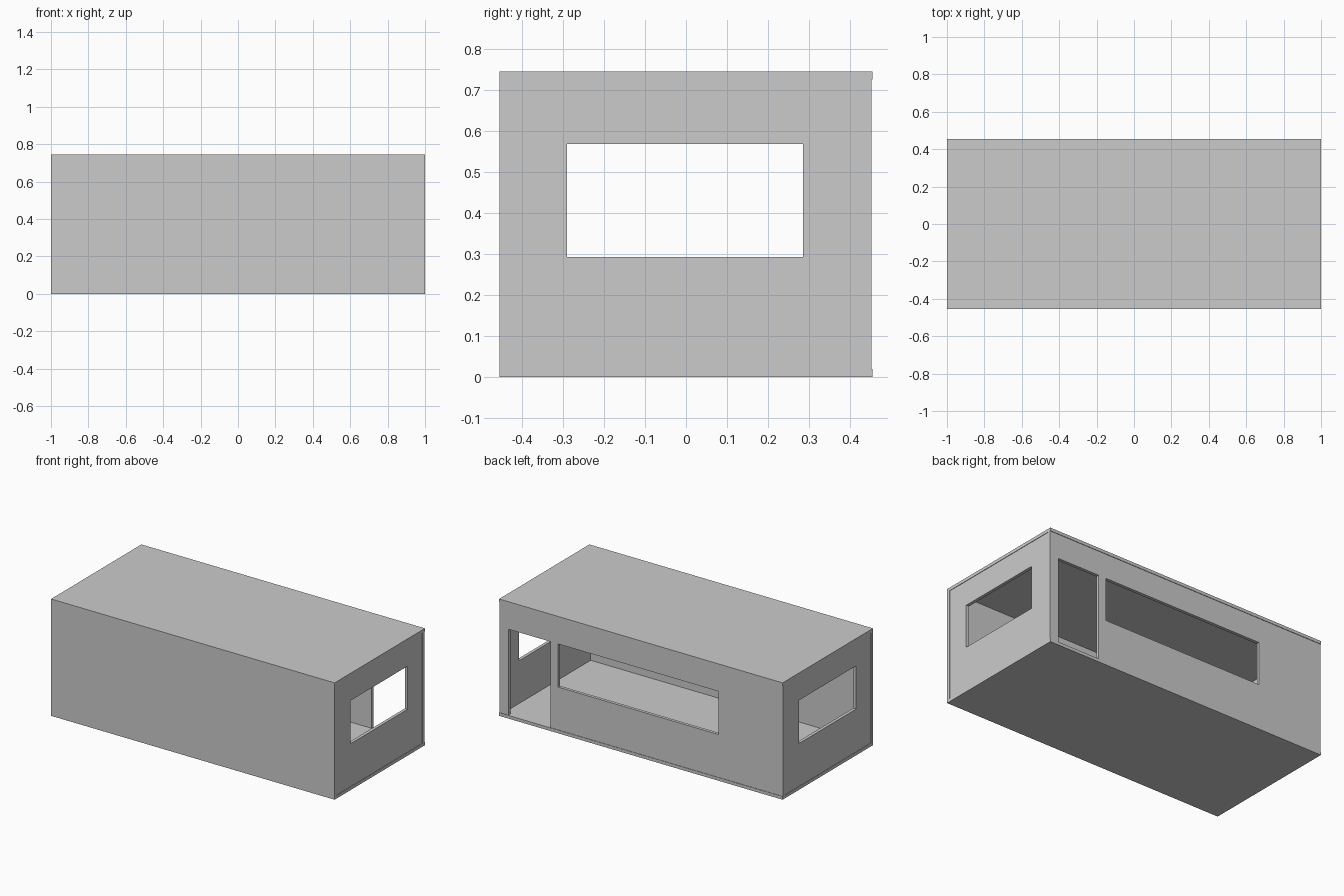
import bpy
import bmesh

cube = bpy.data.objects.get("Cube")
if cube:
    bpy.data.objects.remove(cube, do_unlink=True)

# Overall shell sizes
X, Y, H = 1.0, 0.455, 0.745
T = 0.02            # panel thickness
LIP = 0.003         # walls sit just inside the floor and roof edges
SILL, HEAD = 0.293, 0.568

grey = bpy.data.materials.new("plain_grey")
grey.use_nodes = True
grey.diffuse_color = (0.6, 0.6, 0.6, 1)
grey.node_tree.nodes["Principled BSDF"].inputs["Base Color"].default_value = (0.6, 0.6, 0.6, 1)


def finish(name, bm):
    mesh = bpy.data.meshes.new(name)
    bmesh.ops.recalc_face_normals(bm, faces=bm.faces[:])
    bm.to_mesh(mesh)
    bm.free()
    mesh.materials.append(grey)
    obj = bpy.data.objects.new(name, mesh)
    bpy.context.collection.objects.link(obj)
    return obj


def wall(name, u_range, z_range, openings, place):
    """Panel on a grid of cells, leaving out the openings, then thickened.
    place(u, z, depth) gives the 3D point."""
    us = sorted({*u_range, *(u for o in openings for u in o[:2])})
    zs = sorted({*z_range, *(z for o in openings for z in o[2:])})
    bm = bmesh.new()
    grid = {(u, z): bm.verts.new(place(u, z, 0)) for u in us for z in zs}
    for u0, u1 in zip(us, us[1:]):
        for z0, z1 in zip(zs, zs[1:]):
            u, z = (u0 + u1) / 2, (z0 + z1) / 2
            if any(a < u < b and c < z < d for a, b, c, d in openings):
                continue
            bm.faces.new([grid[p] for p in ((u0, z0), (u1, z0), (u1, z1), (u0, z1))])
    # Thicken inwards
    outer = bm.faces[:]
    result = bmesh.ops.extrude_face_region(bm, geom=outer, use_keep_orig=True)
    moved = [v for v in result["geom"] if isinstance(v, bmesh.types.BMVert)]
    shift = place(0, 0, T)
    start = place(0, 0, 0)
    bmesh.ops.translate(bm, verts=moved, vec=[a - b for a, b in zip(shift, start)])
    bmesh.ops.dissolve_limit(bm, angle_limit=0.01, verts=bm.verts[:], edges=bm.edges[:])
    return finish(name, bm)


# Floor, roof and solid front wall
wall("floor", (-X, X), (-Y, Y), [], lambda u, v, d: (u, v, d))
wall("roof", (-X, X), (-Y, Y), [], lambda u, v, d: (u, v, H - d))
wall("front_wall", (-X, X), (T, H - T), [], lambda u, z, d: (u, -Y + d, z))

# Back wall with doorway and long window
wall("back_wall", (-X, X), (T, H - T),
     [(0.64, 0.937, T, HEAD), (-0.546, 0.586, SILL, HEAD)],
     lambda u, z, d: (u, Y - LIP - d, z))

# End walls, each with one window
for name, side in (("left_end_wall", 1), ("right_end_wall", -1)):
    wall(name, (-Y + T, Y - T - LIP), (T, H - T), [(-0.29, 0.285, SILL, HEAD)],
         lambda u, z, d, s=side: (s * (X - LIP - d), u, z))
